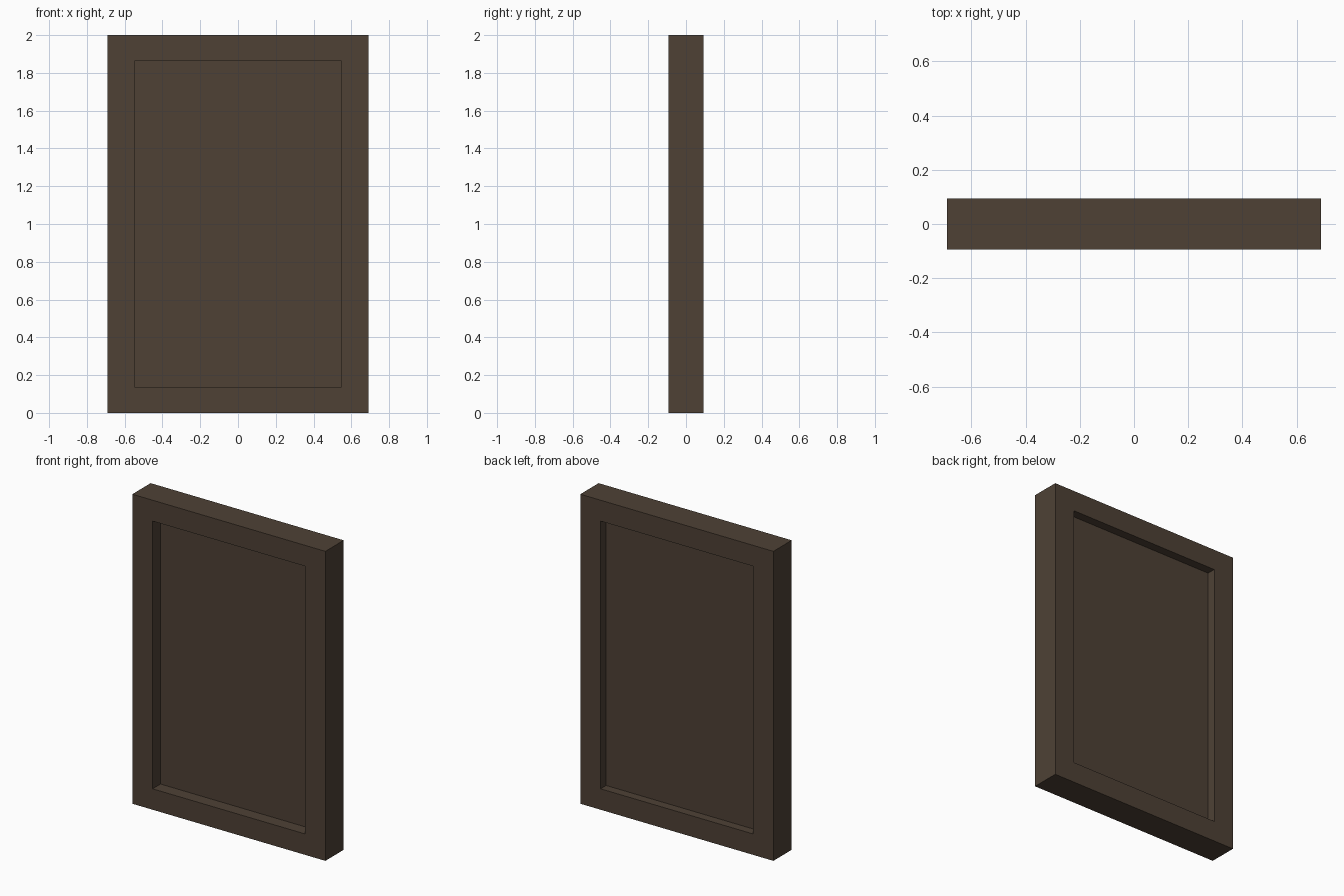
import bpy, bmesh, math
from mathutils import Matrix

if "Cube" in bpy.data.objects:
    bpy.data.objects.remove(bpy.data.objects["Cube"])

W, T, H = 1.38, 0.187, 2.0          # overall width, thickness, height
OPEN_X, OPEN_Z = 0.545, 0.865       # half size of the recessed opening
FRONT_DEPTH, BACK_DEPTH = 0.081, 0.057

wood = bpy.data.materials.new("dark brown wood")
wood.diffuse_color = (0.0765, 0.053, 0.0358, 1.0)
wood.use_nodes = True
wood.node_tree.nodes["Principled BSDF"].inputs["Base Color"].default_value = wood.diffuse_color

# Slab
bm = bmesh.new()
bmesh.ops.create_cube(bm, size=1.0, matrix=Matrix.Diagonal((W, T, H, 1.0)))
bm.normal_update()


def recess(side, depth):
    """Sink a rectangular panel into the front (-1) or back (+1) face."""
    face = next(f for f in bm.faces if f.normal.y * side > 0.9)
    bmesh.ops.inset_individual(bm, faces=[face], thickness=0.1)
    for v in face.verts:
        v.co.x = math.copysign(OPEN_X, v.co.x)
        v.co.z = math.copysign(OPEN_Z, v.co.z)
    panel = bmesh.ops.extrude_discrete_faces(bm, faces=[face])["faces"][0]
    for v in panel.verts:
        v.co.y -= side * depth
    bm.normal_update()


# Sunken panels on both sides
recess(-1, FRONT_DEPTH)
recess(1, BACK_DEPTH)

# Stand it on the ground
bmesh.ops.translate(bm, verts=bm.verts, vec=(0, 0, H / 2))
bmesh.ops.recalc_face_normals(bm, faces=bm.faces)
mesh = bpy.data.meshes.new("framed_panel")
bm.to_mesh(mesh)
bm.free()
mesh.materials.append(wood)
bpy.context.collection.objects.link(bpy.data.objects.new("framed_panel", mesh))
